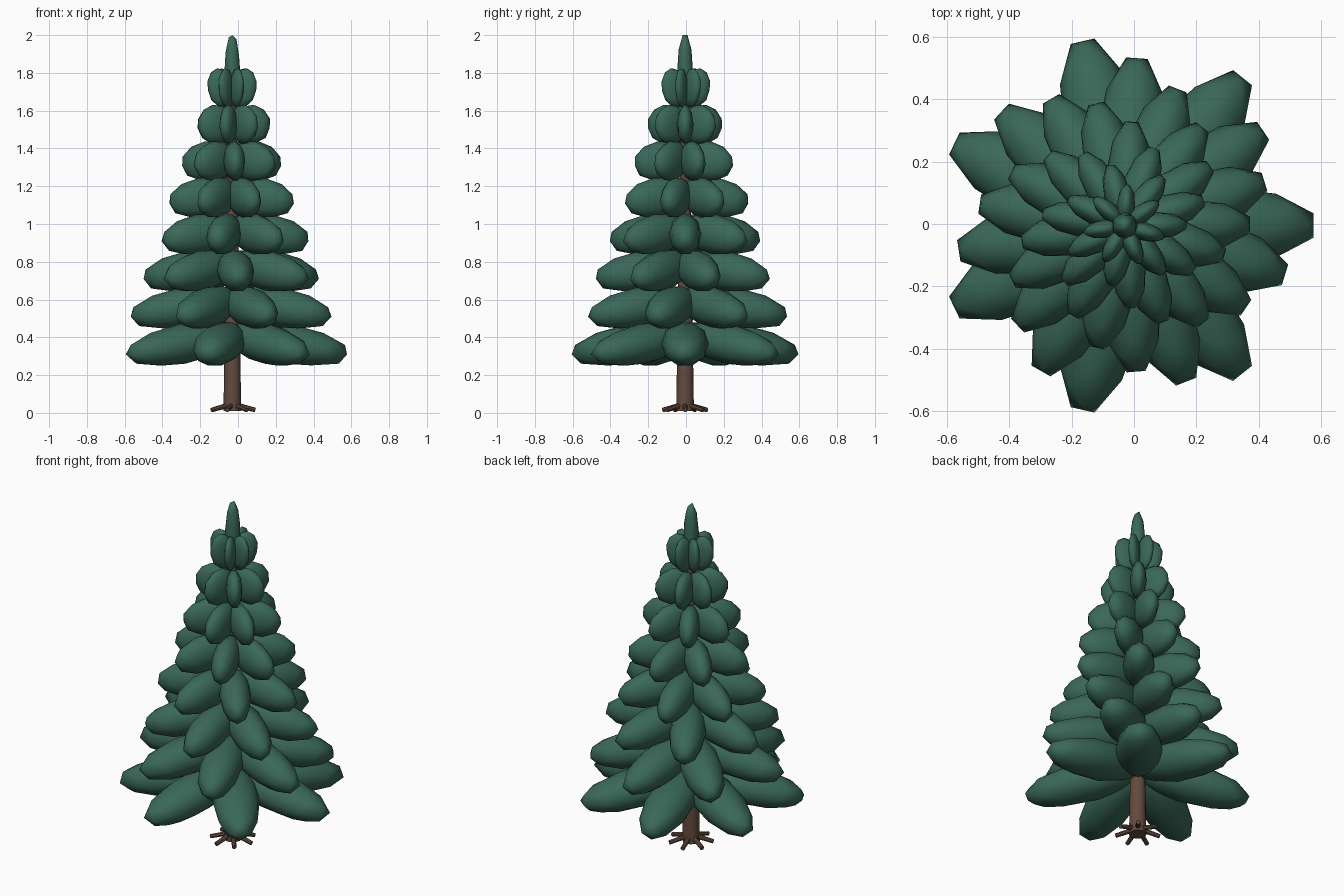
import bpy
from math import radians, cos, sin, tau
from mathutils import Matrix, Vector

cube = bpy.data.objects.get("Cube")
if cube:
    bpy.data.objects.remove(cube, do_unlink=True)

AXIS = Vector((-0.03, -0.005, 0))   # tree axis
PER_TIER = 7
TIERS = 8


def material(name, rgb):
    mat = bpy.data.materials.new(name)
    mat.use_nodes = True
    mat.diffuse_color = (*rgb, 1)
    mat.node_tree.nodes["Principled BSDF"].inputs["Base Color"].default_value = (*rgb, 1)
    return mat


needle_green = material("needle green", (0.042, 0.138, 0.098))
bark_brown = material("bark brown", (0.125, 0.069, 0.049))


def finish(name, mat):
    obj = bpy.context.object
    obj.name = name
    obj.data.materials.append(mat)
    return obj


def bough(name, angle, reach, z, tilt, size):
    """Faceted ellipsoid pointing outward from the axis."""
    bpy.ops.mesh.primitive_ico_sphere_add(subdivisions=2, radius=1)
    obj = finish(name, needle_green)
    obj.data.transform(Matrix.Translation(AXIS + Vector((0, 0, z)))
                       @ Matrix.Rotation(angle, 4, 'Z')
                       @ Matrix.Translation((reach, 0, 0))
                       @ Matrix.Rotation(tilt, 4, 'Y')
                       @ Matrix.Diagonal((*size, 1)))
    bpy.ops.object.shade_smooth()


def limb(name, start, end, r1, r2, sides):
    """Tapered round stick between two points."""
    start, end = AXIS + Vector(start), AXIS + Vector(end)
    way = end - start
    bpy.ops.mesh.primitive_cone_add(vertices=sides, radius1=r1, radius2=r2, depth=way.length)
    obj = finish(name, bark_brown)
    turn = way.to_track_quat('Z', 'Y').to_matrix().to_4x4()
    obj.data.transform(Matrix.Translation((start + end) / 2) @ turn)
    bpy.ops.object.shade_smooth_by_angle(angle=radians(40))


# Trunk and roots
limb("trunk", (0, 0, 0.01), (0, 0, 1.7), 0.047, 0.02, 12)
for i in range(PER_TIER):
    a = tau * i / PER_TIER
    limb(f"root_{i + 1}", (0.02 * cos(a), 0.02 * sin(a), 0.042),
         (0.122 * cos(a), 0.122 * sin(a), 0.015), 0.014, 0.012, 8)

# Tiers of boughs, each shorter and turned against the one below
for t in range(TIERS):
    radius = 0.61 - 0.0686 * t
    for i in range(PER_TIER):
        bough(f"bough_{t + 1}_{i + 1}", tau * i / PER_TIER + 0.6 * t, radius * 0.48,
              0.365 + 0.1936 * t, radians(10),
              (radius * 0.55, radius * 0.2 + 0.004, 0.106))

# Upright tip
bough("tree_tip", 0, 0, 1.8, radians(-90), (0.21, 0.042, 0.042))
